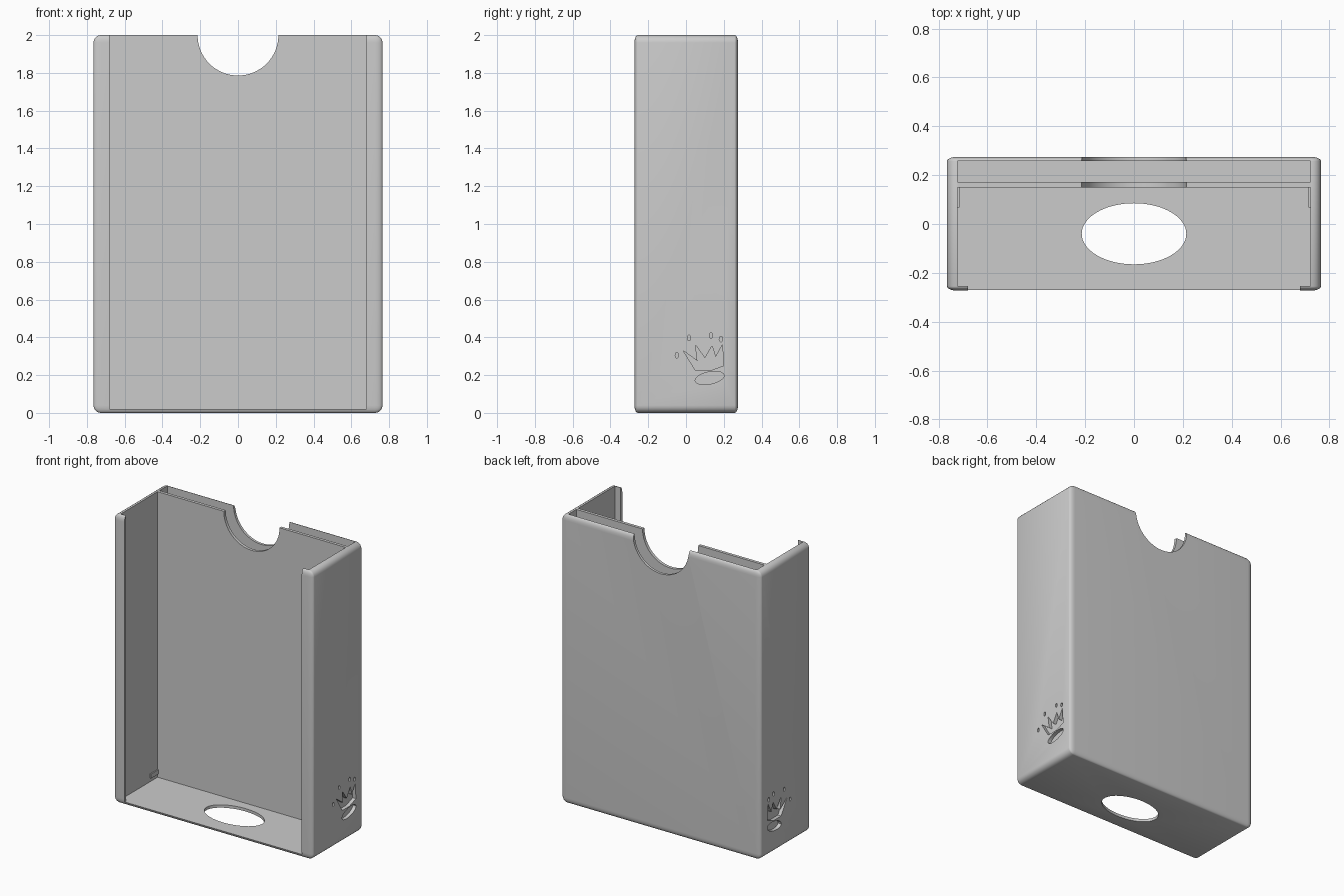
import bpy, bmesh, math
from mathutils import Matrix, Vector

default = bpy.data.objects.get("Cube")
if default:
    bpy.data.objects.remove(default)

gray = bpy.data.materials.new("light_gray")
gray.use_nodes = True
gray.diffuse_color = (0.6, 0.6, 0.6, 1)
gray.node_tree.nodes["Principled BSDF"].inputs["Base Color"].default_value = (0.6, 0.6, 0.6, 1)


def make(name, bm):
    bmesh.ops.recalc_face_normals(bm, faces=bm.faces)
    mesh = bpy.data.meshes.new(name)
    bm.to_mesh(mesh)
    bm.free()
    mesh.materials.append(gray)
    obj = bpy.data.objects.new(name, mesh)
    bpy.context.collection.objects.link(obj)
    return obj


def box(name, lo, hi, bevel=0, squash=1):
    """Box between two corners; squash flattens its rounded edges along y."""
    lo, hi = Vector(lo), Vector(hi)
    size, mid = hi - lo, (lo + hi) / 2
    bm = bmesh.new()
    bmesh.ops.create_cube(bm, size=1)
    bmesh.ops.scale(bm, verts=bm.verts, vec=(size.x, size.y / squash, size.z))
    if bevel:
        bmesh.ops.bevel(bm, geom=bm.edges[:], offset=bevel, segments=5,
                        profile=0.5, affect='EDGES')
    bmesh.ops.scale(bm, verts=bm.verts, vec=(1, squash, 1))
    bmesh.ops.translate(bm, verts=bm.verts, vec=mid)
    return make(name, bm)


def cylinder(name, mid, rx, ry, depth, turn):
    bm = bmesh.new()
    bmesh.ops.create_cone(bm, cap_ends=True, segments=64, radius1=1, radius2=1, depth=depth)
    bmesh.ops.scale(bm, verts=bm.verts, vec=(rx, ry, 1))
    bmesh.ops.transform(bm, verts=bm.verts, matrix=Matrix.Translation(mid) @ turn)
    return make(name, bm)


def side_prism(name, side, points):
    """Outline in (y, z) pushed into a side wall."""
    bm = bmesh.new()
    face = bm.faces.new([bm.verts.new((side * 0.74, y, z)) for y, z in points])
    new = bmesh.ops.extrude_face_region(bm, geom=[face])["geom"]
    verts = [v for v in new if isinstance(v, bmesh.types.BMVert)]
    bmesh.ops.translate(bm, verts=verts, vec=(side * 0.06, 0, 0))
    return make(name, bm)


def ellipse(cy, cz, ry, rz, tilt=0, n=24):
    c, s = math.cos(tilt), math.sin(tilt)
    pts = []
    for i in range(n):
        a = 2 * math.pi * i / n
        u, v = ry * math.cos(a), rz * math.sin(a)
        pts.append((cy + u * c - v * s, cz + u * s + v * c))
    return pts


def cut(target, cutter):
    mod = target.modifiers.new("cut", 'BOOLEAN')
    mod.operation, mod.solver, mod.object = 'DIFFERENCE', 'EXACT', cutter
    bpy.context.view_layer.objects.active = target
    bpy.ops.object.modifier_apply(modifier=mod.name)
    bpy.data.objects.remove(cutter)


# Rounded outer body
case = box("case_body", (-0.765, -0.273, 0), (0.765, 0.275, 2), 0.04, 0.45)

# Main compartment, front opening and the narrow slot in the back
cut(case, box("compartment", (-0.722, -0.254, 0.02), (0.722, 0.15, 2.2)))
cut(case, box("front_opening", (-0.68, -0.4, 0.02), (0.68, -0.2, 2.2)))
cut(case, box("back_slot", (-0.722, 0.171, 0.02), (0.722, 0.257, 2.2)))

# Thumb notch through both back walls, and oval hole in the floor
sideways = Matrix.Rotation(math.pi / 2, 4, 'X')
cut(case, cylinder("thumb_notch", (0, 0.2, 2), 0.214, 0.214, 0.3, sideways))
cut(case, cylinder("floor_hole", (0, -0.04, 0), 0.214, 0.125, 0.2, Matrix()))

# Plain engraved crown on both sides: rim, points and pearls
crown = [(0.05, 0.225), (-0.015, 0.33), (0.06, 0.275), (0.05, 0.36), (0.1, 0.29),
         (0.138, 0.355), (0.157, 0.295), (0.192, 0.36), (0.2, 0.25), (0.13, 0.225)]
pearls = [(-0.048, 0.305), (0.016, 0.397), (0.132, 0.41), (0.185, 0.39)]
for side in (-1, 1):
    cut(case, side_prism("crown_points", side, crown))
    cut(case, side_prism("crown_rim", side, ellipse(0.125, 0.185, 0.078, 0.032, 0.2)))
    for y, z in pearls:
        cut(case, side_prism("crown_pearl", side, ellipse(y, z, 0.009, 0.015, n=12)))

# Small retaining ridges low on the inner side walls
ridges = [box(f"{n}_ridge", (min(a, b), 0.068, 0.045), (max(a, b), 0.152, 0.075))
          for n, a, b in (("left", 0.73, 0.714), ("right", -0.73, -0.714))]

# Smooth rounded edges, crisp corners
bpy.ops.object.select_all(action='DESELECT')
for obj in [case] + ridges:
    obj.select_set(True)
bpy.context.view_layer.objects.active = case
bpy.ops.object.shade_smooth_by_angle(angle=math.radians(30))
